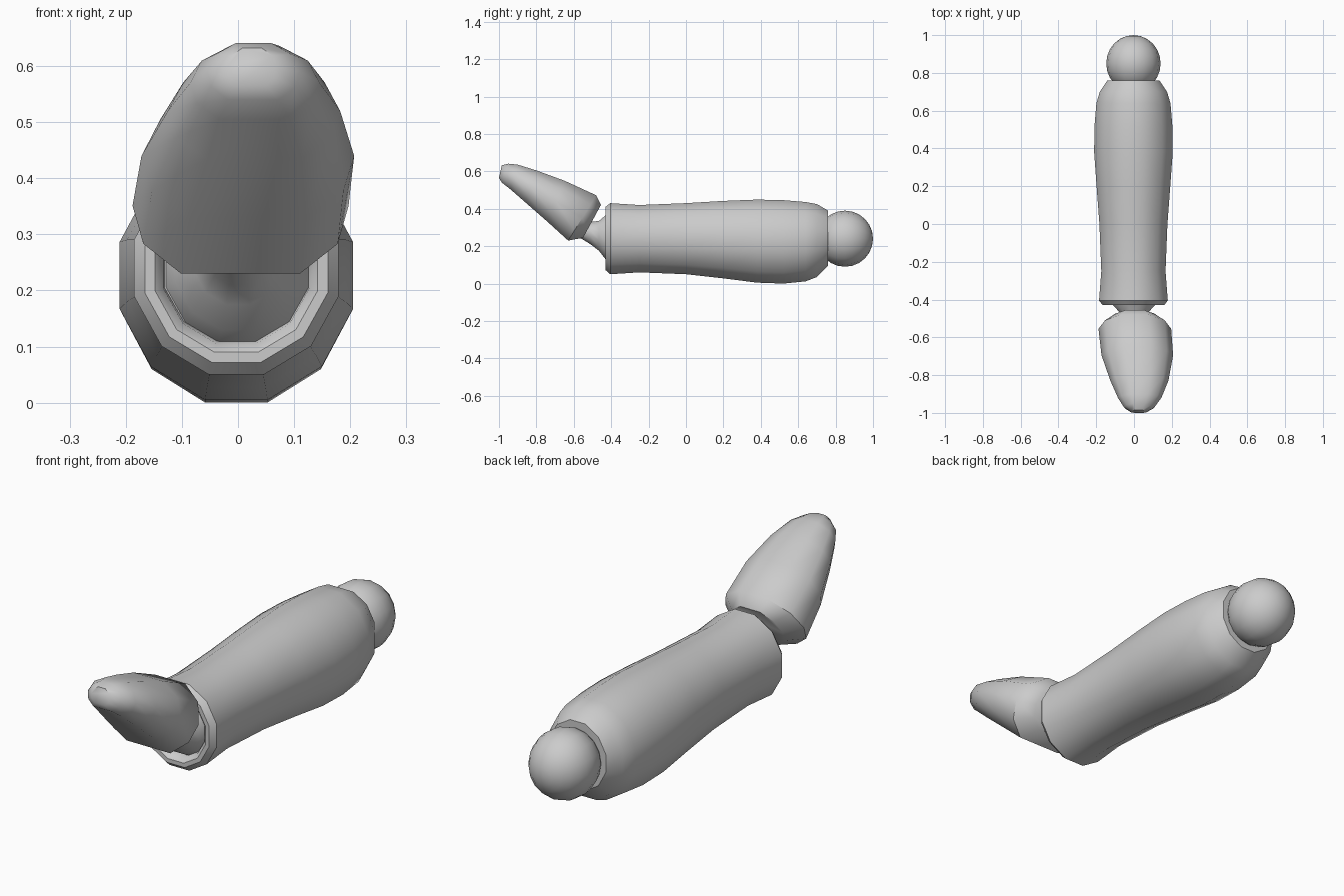
import bpy, bmesh, math

if "Cube" in bpy.data.objects:
    bpy.data.objects.remove(bpy.data.objects["Cube"])


def loft(name, rings, angle=40):
    """Skin a list of equal-length point rings and close both ends."""
    bm = bmesh.new()
    loops = [[bm.verts.new(p) for p in ring] for ring in rings]
    n = len(loops[0])
    for a, b in zip(loops, loops[1:]):
        for i in range(n):
            j = (i + 1) % n
            bm.faces.new((a[i], a[j], b[j], b[i]))
    bm.faces.new(loops[0])
    bm.faces.new(loops[-1])
    bmesh.ops.recalc_face_normals(bm, faces=bm.faces)
    me = bpy.data.meshes.new(name)
    bm.to_mesh(me)
    bm.free()
    ob = bpy.data.objects.new(name, me)
    bpy.context.collection.objects.link(ob)
    smooth(ob, angle)
    return ob


def smooth(ob, angle):
    bpy.ops.object.select_all(action='DESELECT')
    ob.select_set(True)
    bpy.context.view_layer.objects.active = ob
    bpy.ops.object.shade_smooth_by_angle(angle=math.radians(angle))


def oval(y, half, z0, z1, n=12, cx=0.0):
    """Twelve-sided ring with flats at top, bottom and sides."""
    k = 1 / math.cos(math.pi / n)
    cz, hz = (z0 + z1) / 2, (z1 - z0) / 2
    return [(cx + half * k * math.cos((i + .5) * math.tau / n), y,
             cz + hz * k * math.sin((i + .5) * math.tau / n)) for i in range(n)]


# lower leg with rolled cuff: y, half width, bottom z, top z
leg = [(-.39, .128, .11, .37), (-.415, .13, .105, .375), (-.43, .145, .09, .39),
       (-.43, .163, .072, .41), (-.405, .182, .05, .43), (-.25, .17, .06, .42),
       (0, .18, .05, .43), (.2, .195, .028, .442), (.38, .208, .005, .449),
       (.52, .206, 0, .446), (.64, .196, .012, .436), (.7, .178, .035, .425),
       (.76, .138, .095, .39)]
loft("lower_leg", [oval(*r, cx=-.003) for r in leg])

# flared ankle
ankle = [(-.385, .13, .105, .375), (-.43, .112, .13, .365), (-.465, .078, .175, .335),
         (-.51, .058, .21, .33), (-.6, .055, .265, .36)]
loft("ankle", [oval(*r) for r in ankle])

# knee ball
bpy.ops.mesh.primitive_uv_sphere_add(segments=16, ring_count=12, radius=.15,
                                     location=(-.003, .85, .24),
                                     rotation=(math.pi / 2, 0, 0))
knee = bpy.context.object
knee.name = "knee_ball"
knee.scale = (.96, 1, 1)
smooth(knee, 40)

# foot: sole y, sole z, top y, top z, left x, right x
half_profile = [(.55, 0), (.9, .22), (1, .5), (.82, .8), (.38, 1)]
profile = half_profile + [(-x, t) for x, t in reversed(half_profile)]
foot = [(-.55, .245, -.455, .42, -.12, .13), (-.63, .23, -.48, .472, -.188, .197),
        (-.74, .33, -.65, .55, -.172, .207), (-.86, .435, -.8, .605, -.125, .182),
        (-.94, .505, -.9, .636, -.085, .145), (-.985, .54, -.95, .641, -.055, .11),
        (-1.0, .565, -.985, .632, -.02, .07)]
rings = []
for y0, z0, y1, z1, xl, xr in foot:
    cx, hx = (xl + xr) / 2, (xr - xl) / 2
    rings.append([(cx + hx * u, y0 + (y1 - y0) * t, z0 + (z1 - z0) * t)
                  for u, t in profile])
loft("foot", rings, 45)
